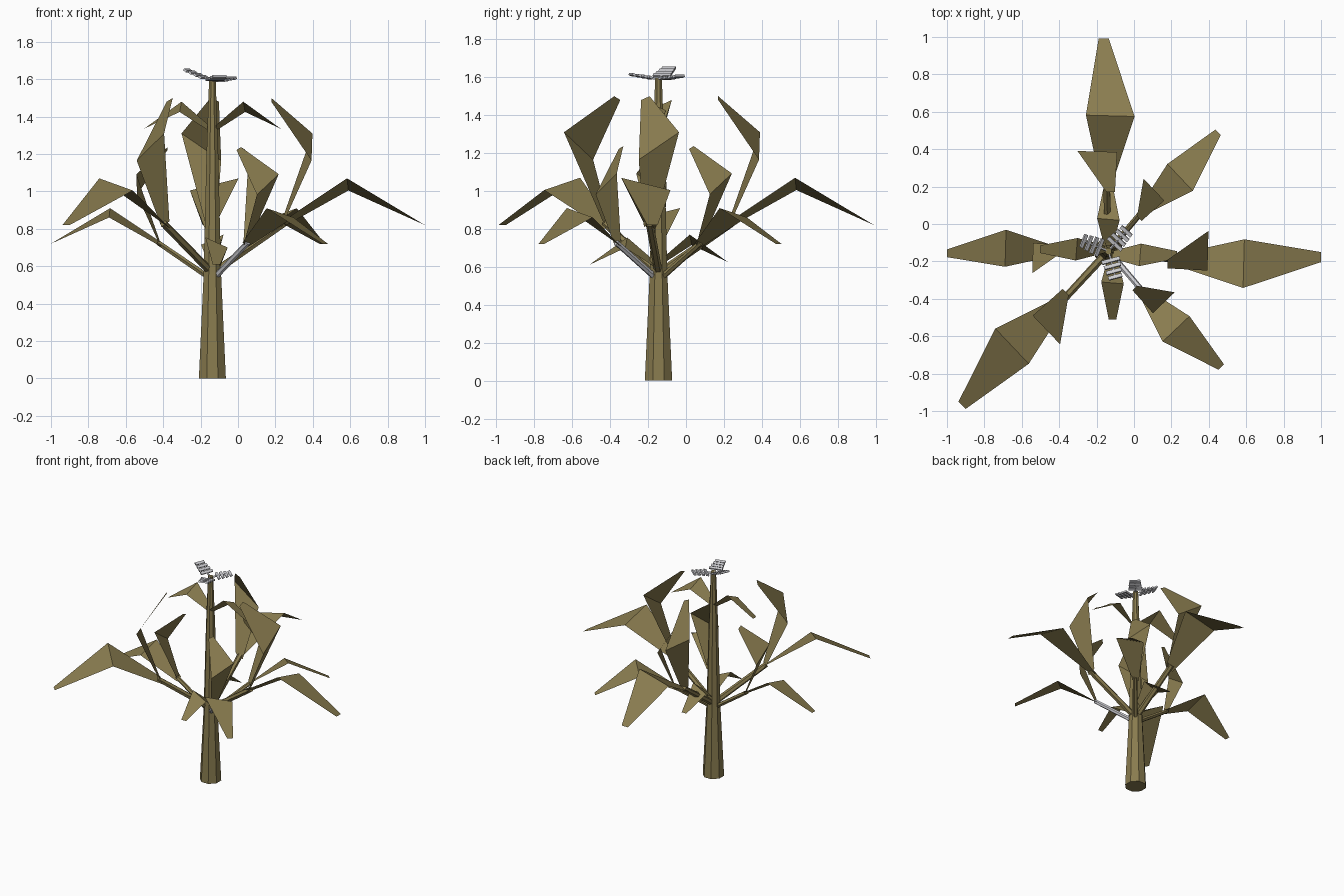
import bpy, math
from mathutils import Vector, Matrix

if "Cube" in bpy.data.objects:
    bpy.data.objects.remove(bpy.data.objects["Cube"])

CX, CY = -0.137, -0.145   # stalk axis


def material(name, rgb):
    m = bpy.data.materials.new(name)
    m.diffuse_color = (*rgb, 1)
    m.use_nodes = True
    m.node_tree.nodes["Principled BSDF"].inputs["Base Color"].default_value = m.diffuse_color
    return m


olive = material("dry_olive", (0.25, 0.2, 0.078))
grey = material("pale_grey", (0.6, 0.6, 0.63))


def mesh_object(name, verts, faces, mat):
    me = bpy.data.meshes.new(name)
    me.from_pydata(verts, [], faces)
    me.materials.append(mat)
    ob = bpy.data.objects.new(name, me)
    bpy.context.collection.objects.link(ob)
    return ob


def place(angle, r, t, z):
    """Local outward / leftward / height to world coordinates."""
    a = math.radians(angle)
    return Vector((CX + r * math.cos(a) - t * math.sin(a),
                   CY + r * math.sin(a) + t * math.cos(a), z))


def tube(name, rings, sides, mat):
    """Tapered tube through (centre, radius) rings."""
    axis = (rings[-1][0] - rings[0][0]).normalized()
    q = Vector((0, 0, 1)).rotation_difference(axis)
    verts, faces = [], []
    for c, rad in rings:
        for i in range(sides):
            a = 2 * math.pi * (i + 0.5) / sides
            verts.append(c + q @ Vector((rad * math.cos(a), rad * math.sin(a), 0)))
    for k in range(len(rings) - 1):
        for i in range(sides):
            j = (i + 1) % sides
            faces.append((k * sides + i, k * sides + j, (k + 1) * sides + j, (k + 1) * sides + i))
    faces.append(tuple(reversed(range(sides))))
    faces.append(tuple(range((len(rings) - 1) * sides, len(rings) * sides)))
    return mesh_object(name, verts, faces, mat)


def leaf(name, angle, pts, s, c, shift=0.0):
    """Folded leaf from three left/right point pairs, scaled by s and raised by c."""
    verts = [place(angle, r * s, (t + shift) * s, z * s + c) for r, t, z in pts]
    return mesh_object(name, verts, [(0, 1, 3, 2), (2, 3, 5, 4)], olive)


# Stalk
tube("stalk", [(Vector((CX, CY, z)), r) for z, r in
               ((0, 0.078), (0.57, 0.05), (1.2, 0.034), (1.6, 0.019))], 8, olive)

# Leaf outlines (outward, left, up): drooping, upright and little
droop = [(0.36, 0.03, 0.80), (0.36, -0.03, 0.83), (0.727, 0.11, 1.005),
         (0.72, -0.15, 1.07), (1.137, 0.042, 0.82), (1.137, -0.012, 0.82)]
upright = [(0.37, 0.03, 0.84), (0.37, -0.03, 0.81), (0.535, 0.155, 1.31),
           (0.53, -0.057, 1.165), (0.315, 0.0, 1.50), (0.315, -0.045, 1.48)]
little = [(0.02, 0.02, -0.01), (0.02, -0.02, 0.02), (0.175, 0.06, 0.09),
          (0.165, -0.06, 0.145), (0.366, 0.02, 0.0), (0.366, -0.02, 0.0)]

# Leaf pairs on stems: angle, scale, sideways shift, stem colour
pairs = [(0, 1, -0.047, olive), (90, 1, 0.01, olive), (225, 1, 0.015, olive),
         (45, 0.76, 0.03, olive), (315, 0.76, -0.03, grey), (180, 0.76, 0, olive)]
for i, (ang, s, shift, mat) in enumerate(pairs):
    c = 0.404 * (1 - s)
    leaf(f"drooping_leaf_{i}", ang, droop, s, c, shift)
    leaf(f"upright_leaf_{i}", ang, upright, s, c, shift)
    tube(f"stem_{i}", [(place(ang, 0.01, 0, 0.57 * s + c + 0.02 * (1 - s)), 0.022 * s),
                       (place(ang, 0.385 * s, shift * s, 0.83 * s + c), 0.02 * s)], 6, mat)

# Little leaves straight off the stalk
for i, (ang, z, shift) in enumerate(((0, 1.335, -0.02), (180, 1.335, -0.01),
                                     (270, 0.61, 0.022), (90, 0.625, 0.0))):
    leaf(f"little_leaf_{i}", ang, little, 1, z, shift)

# Tassel: three spikes with crosswise flakes
for i, (ang, top) in enumerate(((158, 1.65), (48, 1.605), (285, 1.615))):
    start, end = place(ang, 0.0, 0, 1.59), place(ang, 0.15, 0, top)
    tube(f"tassel_spike_{i}", [(start, 0.007), (end, 0.005)], 4, grey)
    for k in range(4):
        bpy.ops.mesh.primitive_cube_add(size=1)
        ob = bpy.context.object
        ob.name = f"tassel_flake_{i}_{k}"
        ob.data.materials.append(grey)
        slope = math.atan2(top - 1.59, 0.15)
        ob.matrix_world = (Matrix.Translation(start.lerp(end, 0.35 + 0.2 * k))
                           @ Matrix.Rotation(math.radians(ang), 4, 'Z')
                           @ Matrix.Rotation(-slope - 0.25, 4, 'Y')
                           @ Matrix.Diagonal((0.02, 0.1 - 0.008 * k, 0.012, 1)))
